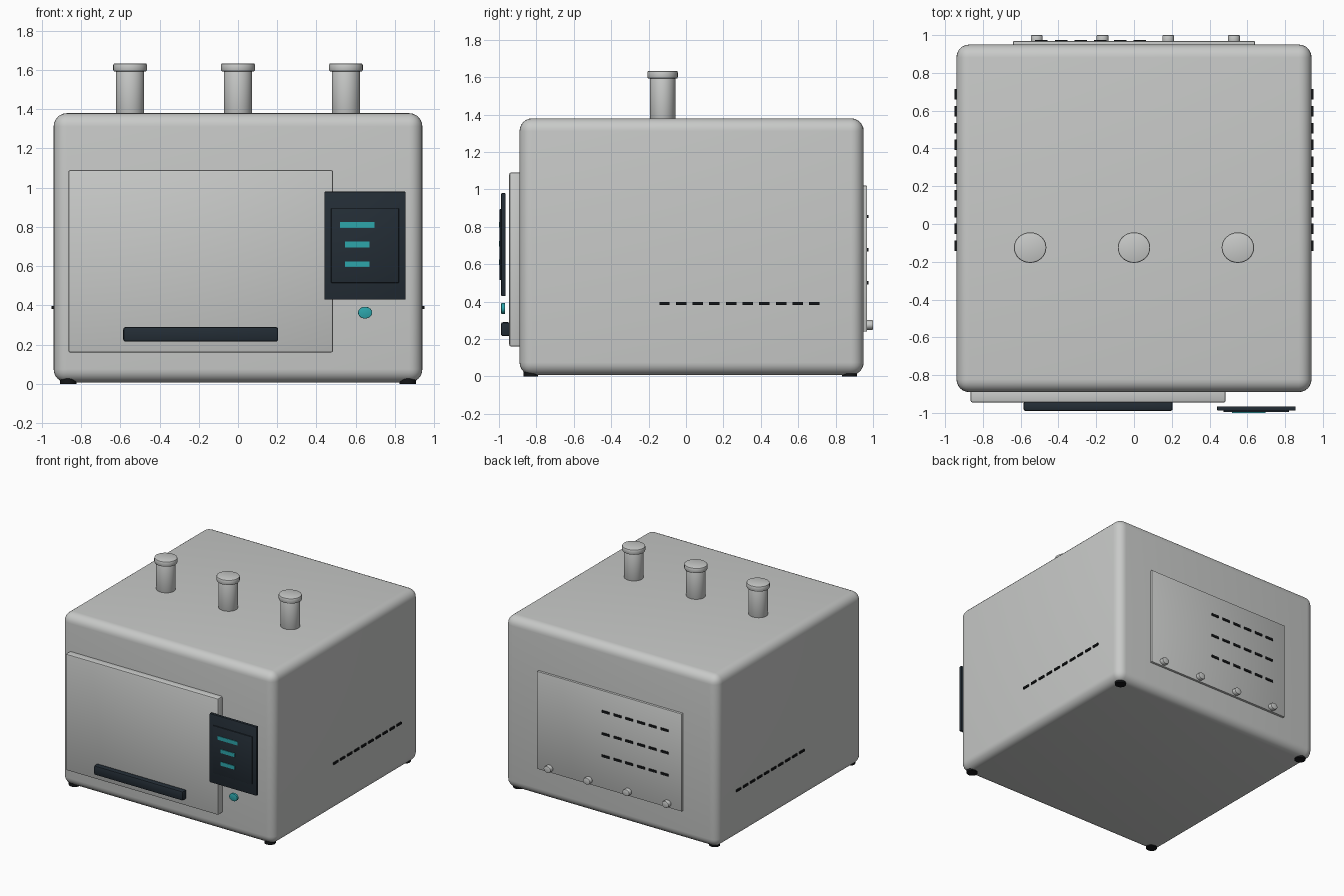
import bpy
import math

if "Cube" in bpy.data.objects:
    bpy.data.objects.remove(bpy.data.objects["Cube"], do_unlink=True)


def material(name, rgb):
    m = bpy.data.materials.new(name)
    m.use_nodes = True
    m.diffuse_color = (*rgb, 1)
    bsdf = m.node_tree.nodes["Principled BSDF"]
    bsdf.inputs["Base Color"].default_value = (*rgb, 1)
    bsdf.inputs["Roughness"].default_value = 0.5
    return m


GREY = material("light grey", (0.58, 0.59, 0.58))
NAVY = material("dark slate", (0.017, 0.026, 0.036))
TEAL = material("teal", (0.026, 0.38, 0.41))
BLACK = material("black", (0.007, 0.008, 0.009))


def finish(obj, name, mat, bevel, segments):
    obj.name = name
    obj.data.materials.append(mat)
    bpy.ops.object.transform_apply(location=False, rotation=True, scale=True)
    if bevel:
        mod = obj.modifiers.new("rounded edges", "BEVEL")
        mod.width = bevel
        mod.segments = segments
        mod.limit_method = "ANGLE"
        bpy.ops.object.modifier_apply(modifier=mod.name)
    bpy.ops.object.shade_smooth_by_angle(angle=math.radians(35))
    return obj


def box(name, mat, x, y, z, bevel=0, segments=2):
    """Box given by its (low, high) range on each axis."""
    spans = (x, y, z)
    bpy.ops.mesh.primitive_cube_add(size=1, location=[sum(s) / 2 for s in spans])
    obj = bpy.context.object
    obj.scale = [s[1] - s[0] for s in spans]
    return finish(obj, name, mat, bevel, segments)


def disc(name, mat, centre, radii, depth, along_y=False, bevel=0):
    """Elliptical cylinder standing along z, or along y."""
    turn = (math.pi / 2, 0, 0) if along_y else (0, 0, 0)
    bpy.ops.mesh.primitive_cylinder_add(vertices=32, radius=1, depth=1,
                                        location=centre, rotation=turn)
    obj = bpy.context.object
    obj.scale = (*radii, depth)
    return finish(obj, name, mat, bevel, 2)


# Main housing and feet
box("housing", GREY, (-0.94, 0.94), (-0.89, 0.95), (0.007, 1.38), 0.068, 6)
for x in (-0.865, 0.865):
    for y in (-0.83, 0.875):
        disc("foot", BLACK, (x, y, 0.02), (0.042, 0.04), 0.04)

# Exhaust posts on the top
for x in (-0.55, 0, 0.55):
    disc("post_stem", GREY, (x, -0.125, 1.485), (0.072, 0.068), 0.23, bevel=0.006)
    disc("post_cap", GREY, (x, -0.125, 1.613), (0.086, 0.081), 0.042, bevel=0.008)

# Door and handle
box("door", GREY, (-0.865, 0.485), (-0.945, -0.87), (0.16, 1.09), 0.01)
box("door_handle", NAVY, (-0.585, 0.205), (-0.99, -0.94), (0.215, 0.29), 0.012)

# Control panel with screen, bars and button
box("control_panel", NAVY, (0.44, 0.855), (-0.988, -0.965), (0.43, 0.98), 0.004)
box("screen", NAVY, (0.475, 0.82), (-0.996, -0.98), (0.515, 0.895), 0.002)
for left, right, z in ((0.52, 0.695, 0.81), (0.545, 0.67, 0.71), (0.545, 0.67, 0.61)):
    box("screen_bar", TEAL, (left, right), (-1, -0.994), (z - 0.015, z + 0.015))
disc("button", TEAL, (0.648, -0.978, 0.363), (0.036, 0.03), 0.02, along_y=True, bevel=0.003)

# Rear plate with vents and screws
box("rear_plate", GREY, (-0.64, 0.64), (0.93, 0.968), (0.24, 1.02), 0.003)
for z in (0.5, 0.677, 0.855):
    for i in range(6):
        x = -0.49 + 0.104 * i
        box("rear_vent", BLACK, (x - 0.033, x + 0.033), (0.96, 0.975),
            (z - 0.009, z + 0.009))
for i in range(4):
    disc("rear_screw", GREY, (-0.515 + 0.348 * i, 0.978, 0.275), (0.031, 0.026), 0.044,
         along_y=True, bevel=0.004)

# Side vents
for side in (-1, 1):
    for i in range(10):
        y = -0.115 + 0.089 * i
        box("side_vent", BLACK, sorted((side * 0.93, side * 0.95)),
            (y - 0.028, y + 0.028), (0.381, 0.397))
